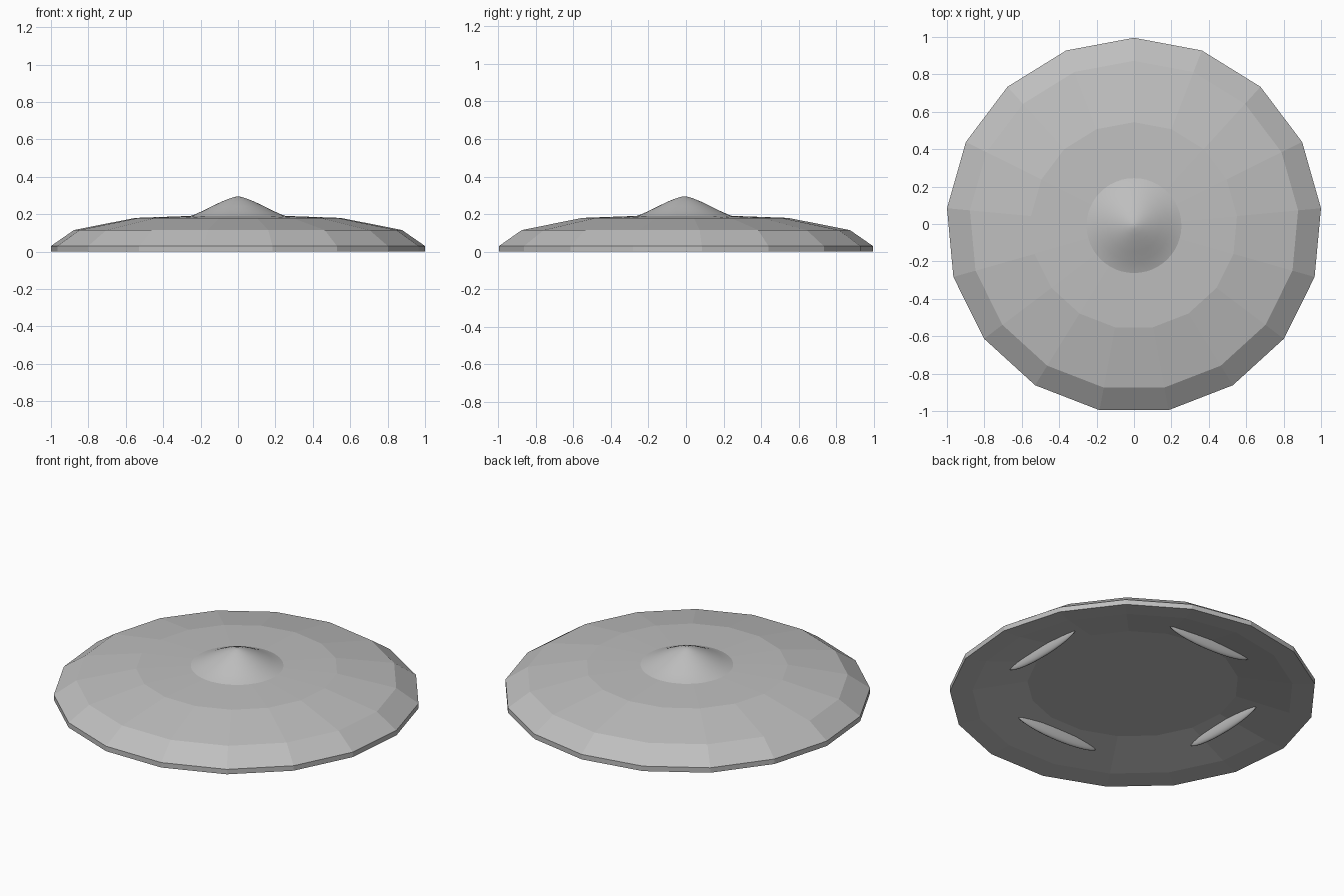
import bpy, bmesh, math
from mathutils import Matrix

if "Cube" in bpy.data.objects:
    bpy.data.objects.remove(bpy.data.objects["Cube"])

CY = -0.0085   # axis offset that centres the 17-sided outline

grey = bpy.data.materials.new("plain_grey")
grey.diffuse_color = (0.52, 0.52, 0.52, 1)
grey.use_nodes = True
grey.node_tree.nodes["Principled BSDF"].inputs["Base Color"].default_value = grey.diffuse_color


def finish(name, bm, smooth=False):
    bmesh.ops.recalc_face_normals(bm, faces=bm.faces)
    me = bpy.data.meshes.new(name)
    bm.to_mesh(me)
    bm.free()
    me.materials.append(grey)
    for p in me.polygons:
        p.use_smooth = smooth
    ob = bpy.data.objects.new(name, me)
    bpy.context.collection.objects.link(ob)
    return ob


def lathe(name, profile, sides, smooth=False):
    """Turn a (radius, height) profile around the vertical axis."""
    bm = bmesh.new()
    rings = []
    for r, z in profile:
        if r == 0:
            rings.append([bm.verts.new((0, CY, z))] * sides)
            continue
        ring = []
        for i in range(sides):
            a = math.pi / 2 + 2 * math.pi * i / sides
            ring.append(bm.verts.new((r * math.cos(a), CY + r * math.sin(a), z)))
        rings.append(ring)
    for lo, hi in zip(rings, rings[1:]):
        for i in range(sides):
            j = (i + 1) % sides
            quad = [lo[i], lo[j], hi[j], hi[i]]
            bm.faces.new(list(dict.fromkeys(quad)))
    return finish(name, bm, smooth)


# faceted saucer body with a hollowed underside
lathe("saucer_body", [(0, 0.085), (0.56, 0.08), (0.88, 0.012), (1.004, 0),
                      (1.004, 0.03), (0.881, 0.115), (0.553, 0.18),
                      (0.25, 0.191), (0, 0.193)], 17)

# smooth bell-shaped peak
lathe("peak", [(0.262, 0.188), (0.235, 0.197), (0.19, 0.217), (0.14, 0.242),
               (0.09, 0.266), (0.05, 0.282), (0.02, 0.292), (0, 0.295)], 48, True)

# round plate under the body
lathe("belly_plate", [(0, 0.076), (0.59, 0.076), (0.59, 0.1), (0, 0.1)], 64)

# four thin curved runners under the body
for k in range(4):
    bm = bmesh.new()
    bmesh.ops.create_uvsphere(bm, u_segments=32, v_segments=16, radius=1)
    m = (Matrix.Translation((0, CY, 0)) @ Matrix.Rotation(k * math.pi / 2, 4, 'Z')
         @ Matrix.Translation((0.647, 0, 0.06)) @ Matrix.Diagonal((0.022, 0.285, 0.054, 1)))
    bmesh.ops.transform(bm, matrix=m, verts=bm.verts)
    finish(f"runner_{k + 1}", bm, True)
